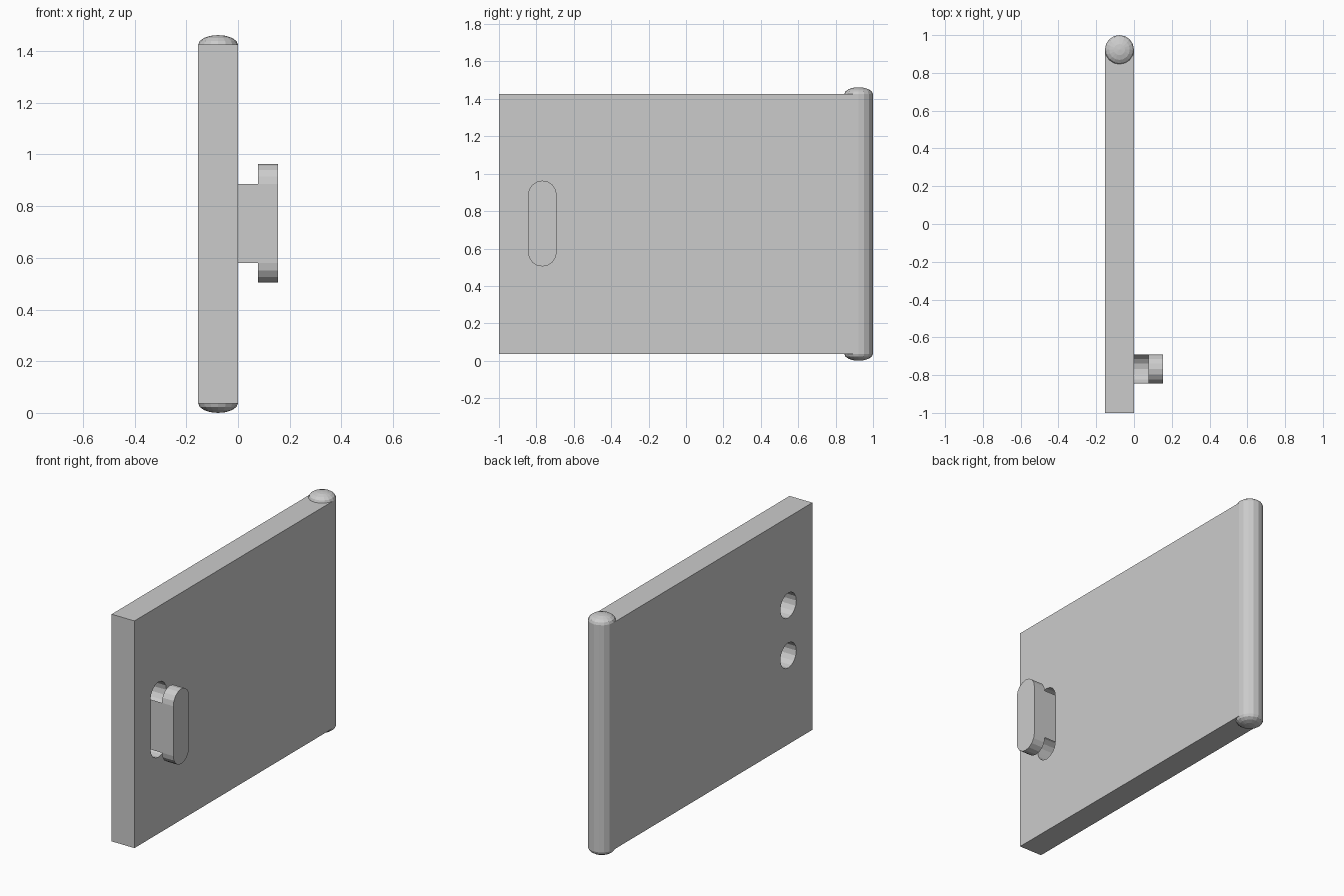
import bpy, bmesh
from math import sin, cos, pi

if "Cube" in bpy.data.objects:
    bpy.data.objects.remove(bpy.data.objects["Cube"])

R = 0.077                 # hinge radius, handle half width, hole radius
T = 2 * R                 # door thickness
Z0, Z1 = 0.037, 1.425     # door bottom and top
HY = 1 - R                # hinge axis
GY = -0.768               # handle centre line
GZ0, GZ1 = 0.581, 0.886   # handle hole centres
SEG = 16


def make_object(name, bm):
    bmesh.ops.recalc_face_normals(bm, faces=bm.faces)
    mesh = bpy.data.meshes.new(name)
    bm.to_mesh(mesh)
    bm.free()
    ob = bpy.data.objects.new(name, mesh)
    bpy.context.collection.objects.link(ob)
    return ob


def extrude_x(name, profile, x0, x1):
    """Solid from a (y, z) outline pushed along x."""
    bm = bmesh.new()
    a = [bm.verts.new((x0, y, z)) for y, z in profile]
    b = [bm.verts.new((x1, y, z)) for y, z in profile]
    bm.faces.new(a)
    bm.faces.new(b)
    n = len(profile)
    for i in range(n):
        j = (i + 1) % n
        bm.faces.new((a[i], a[j], b[j], b[i]))
    return make_object(name, bm)


def arc(cz, start, end, steps):
    angles = [start + (end - start) * i / steps for i in range(steps + 1)]
    return [(GY + R * cos(t), cz + R * sin(t)) for t in angles]


# Door panel
door = extrude_x("door_panel", [(-1, Z0), (HY, Z0), (HY, Z1), (-1, Z1)], -T, 0)

# Two round holes through the panel, behind the handle
for i, cz in enumerate((GZ0, GZ1)):
    cutter = extrude_x(f"hole_cutter_{i}", arc(cz, 0, 2 * pi, SEG)[:-1], -T - 0.1, 0.1)
    cutter.hide_render = True
    mod = door.modifiers.new("hole", 'BOOLEAN')
    mod.operation = 'DIFFERENCE'
    mod.solver = 'EXACT'
    mod.object = cutter
    bpy.context.view_layer.objects.active = door
    bpy.ops.object.modifier_apply(modifier=mod.name)
    bpy.data.objects.remove(cutter)

# Handle grip: rounded slot outline
extrude_x("handle_grip", arc(GZ1, 0, pi, SEG // 2) + arc(GZ0, pi, 2 * pi, SEG // 2), R, T)

# Handle stem: ends hollowed by the same holes
extrude_x("handle_stem", arc(GZ1, 0, -pi, SEG // 2) + arc(GZ0, pi, 0, SEG // 2), 0, R)

# Hinge post: a round bar with flattened domed ends
dome = [(R * cos(k * pi / 8), Z0 * sin(k * pi / 8)) for k in range(4)]
outline = [(r, Z0 - h) for r, h in reversed(dome)] + [(r, Z1 + h) for r, h in dome]
bm = bmesh.new()
rings = [[bm.verts.new((-R + r * cos(2 * pi * s / SEG), HY + r * sin(2 * pi * s / SEG), z))
          for s in range(SEG)] for r, z in outline]
tips = [bm.verts.new((-R, HY, z)) for z in (0, Z1 + Z0)]
for s in range(SEG):
    n = (s + 1) % SEG
    for lo, hi in zip(rings, rings[1:]):
        bm.faces.new((lo[s], lo[n], hi[n], hi[s]))
    bm.faces.new((tips[0], rings[0][n], rings[0][s]))
    bm.faces.new((tips[1], rings[-1][s], rings[-1][n]))
make_object("hinge_post", bm)
